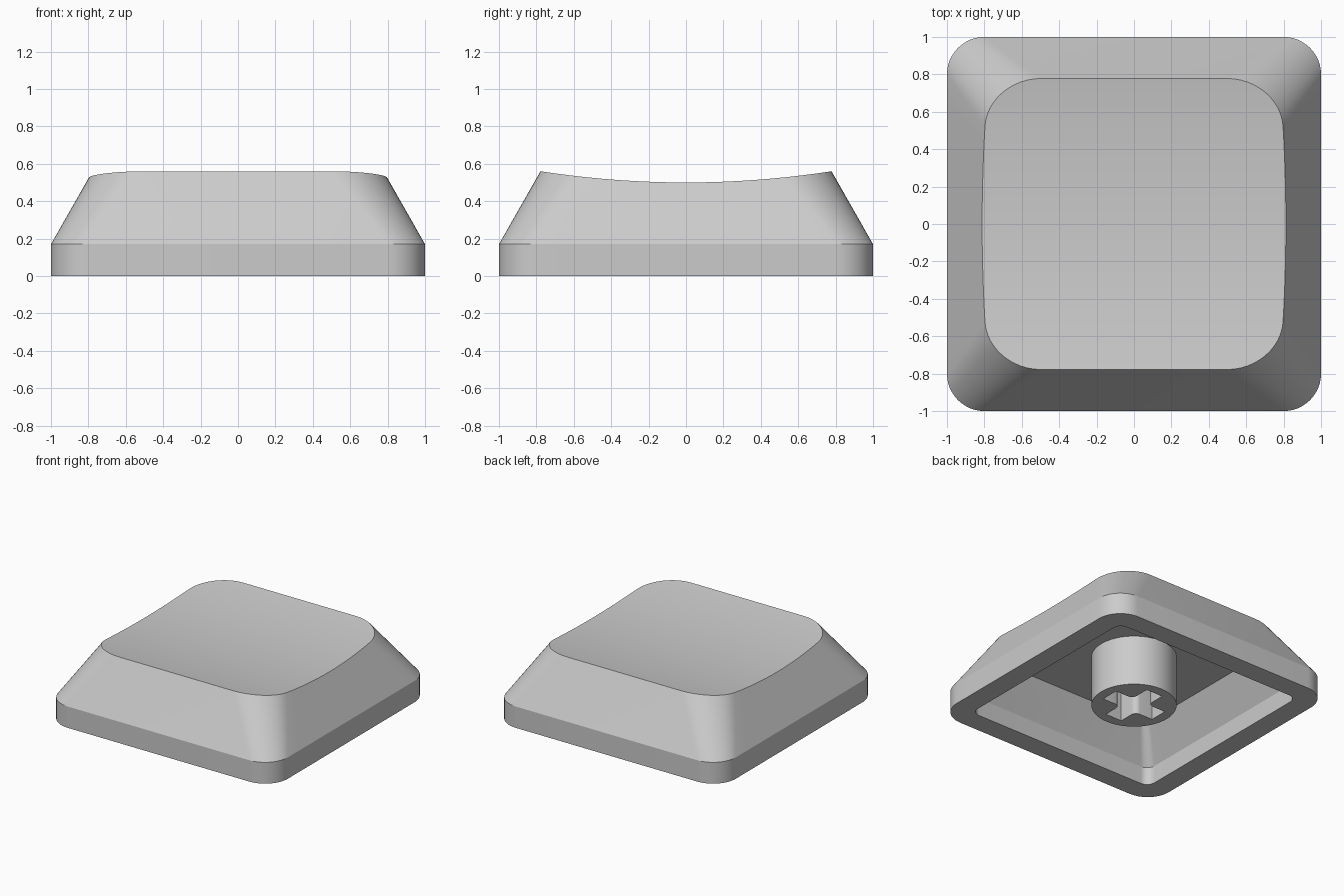
import bpy, bmesh, math
from mathutils import Vector

cube = bpy.data.objects.get("Cube")
if cube:
    bpy.data.objects.remove(cube, do_unlink=True)

CEILING = 0.40   # height of the cavity ceiling

grey = bpy.data.materials.new("mid_grey_plastic")
grey.use_nodes = True
grey.diffuse_color = (0.6, 0.6, 0.6, 1)
grey.node_tree.nodes["Principled BSDF"].inputs["Base Color"].default_value = (0.6, 0.6, 0.6, 1)


def rounded_square(half, radius, z, corner=12, side=12):
    """Counter-clockwise ring, front to back on the left, then mirrored."""
    c = half - radius
    pts = []
    for start, cy in ((-90, -c), (0, c)):
        for i in range(corner + 1):
            a = math.radians(start + 90 * i / corner)
            pts.append(Vector((c + radius * math.cos(a), cy + radius * math.sin(a), z)))
        if start < 0:
            pts += [Vector((half, -c + 2 * c * k / side, z)) for k in range(1, side)]
    return pts + [Vector((-p.x, p.y, z)) for p in reversed(pts)]


def dish(y):
    return 0.50 + 0.06 * (y / 0.778) ** 2


def trim_to_dish(low, high):
    """Slide each wall line up until it meets the dished top."""
    ring = []
    for a, b in zip(low, high):
        p = b
        for _ in range(12):
            p = a.lerp(b, (dish(p.y) - a.z) / (b.z - a.z))
        ring.append(p)
    return ring


def bridge(bm, lower, upper):
    n = len(lower)
    for i in range(n):
        j = (i + 1) % n
        bm.faces.new((lower[i], lower[j], upper[j], upper[i]))


def cap(bm, ring):
    """Close a mirrored ring with strips running across x."""
    n = len(ring)
    for i in range(n // 2 - 1):
        bm.faces.new((ring[i], ring[i + 1], ring[n - 2 - i], ring[n - 1 - i]))


def finish(bm, name):
    bmesh.ops.recalc_face_normals(bm, faces=bm.faces)
    mesh = bpy.data.meshes.new(name)
    bm.to_mesh(mesh)
    bm.free()
    mesh.materials.append(grey)
    obj = bpy.data.objects.new(name, mesh)
    bpy.context.collection.objects.link(obj)
    bpy.ops.object.select_all(action='DESELECT')
    obj.select_set(True)
    bpy.context.view_layer.objects.active = obj
    bpy.ops.object.shade_smooth_by_angle(angle=math.radians(28))


# Shell: cavity ceiling, cavity walls, bottom rim, outer walls, dished top
shoulder = rounded_square(1.0, 0.20, 0.17)
profile = [
    rounded_square(0.68, 0.05, CEILING),
    rounded_square(0.833, 0.07, 0.14),
    rounded_square(0.833, 0.07, 0),
    rounded_square(1.0, 0.20, 0),
    shoulder,
    trim_to_dish(shoulder, rounded_square(0.778, 0.28, 0.56)),
]
bm = bmesh.new()
rings = [[bm.verts.new(p) for p in ring] for ring in profile]
for lower, upper in zip(rings, rings[1:]):
    bridge(bm, lower, upper)
cap(bm, rings[0])
cap(bm, rings[-1])
finish(bm, "cap_shell")

# Stem: round post with a cross-shaped socket that has filleted inner corners
LENGTH, WIDTH, FILLET = 0.23, 0.072, 0.045
circle = [(0.308 * math.cos(math.tau * i / 64), 0.308 * math.sin(math.tau * i / 64))
          for i in range(64)]
cross = []
for quarter in range(4):
    arm = [(LENGTH, -WIDTH), (LENGTH, WIDTH)]
    centre = WIDTH + FILLET
    for i in range(7):
        a = math.radians(270 - 90 * i / 6)
        arm.append((centre + FILLET * math.cos(a), centre + FILLET * math.sin(a)))
    turn = quarter * math.pi / 2
    c, s = math.cos(turn), math.sin(turn)
    cross += [(x * c - y * s, x * s + y * c) for x, y in arm]

bm = bmesh.new()
rim_edges = []
for outline in (circle, cross):
    low = [bm.verts.new((x, y, 0)) for x, y in outline]
    high = [bm.verts.new((x, y, CEILING)) for x, y in outline]
    bridge(bm, low, high)
    rim_edges += [bm.edges.get((low[i - 1], low[i])) for i in range(len(low))]
bmesh.ops.triangle_fill(bm, use_beauty=True, use_dissolve=False, edges=rim_edges)
finish(bm, "stem")
